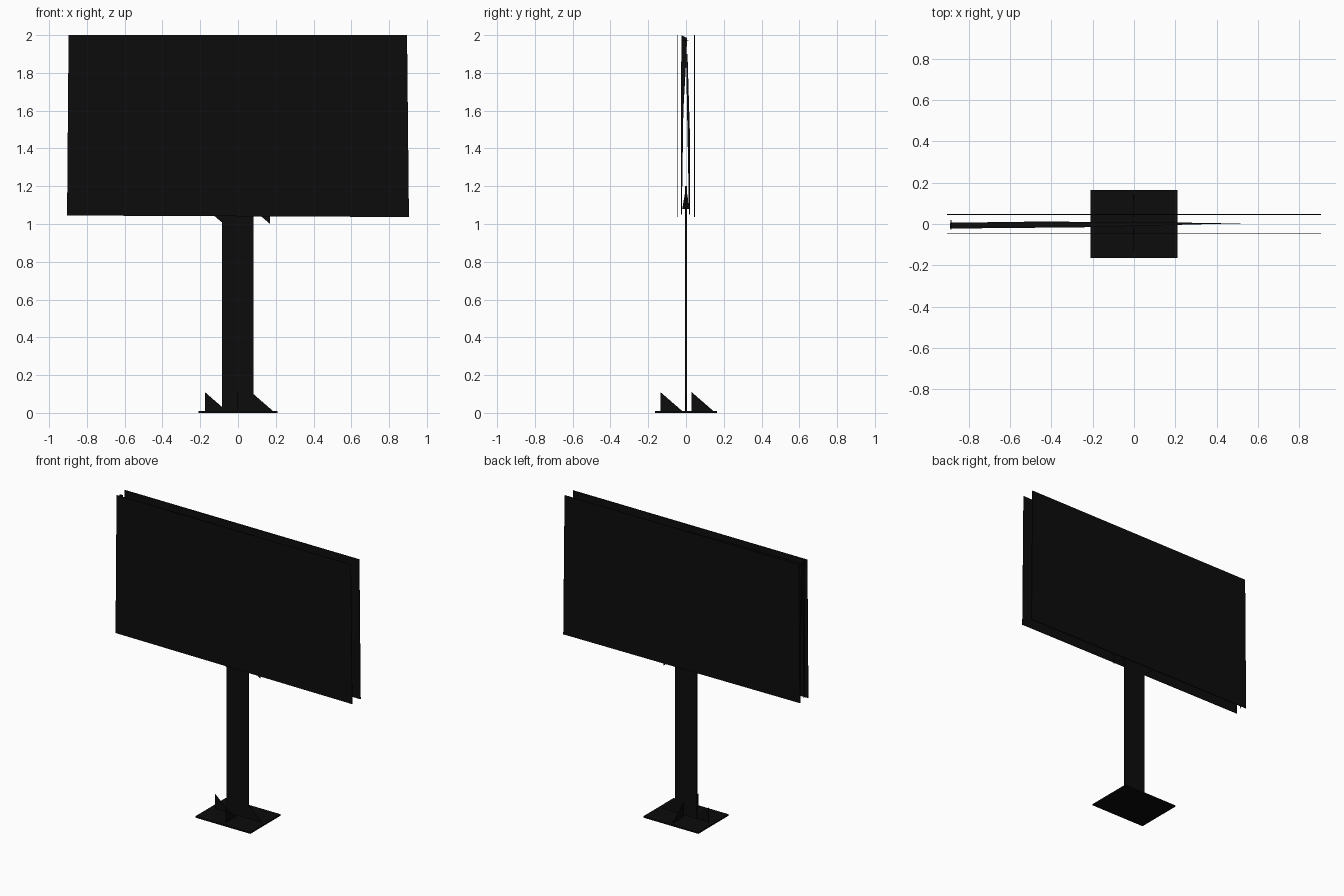
import bpy
import bmesh
from mathutils import Vector

old = bpy.data.objects.get("Cube")
if old:
    bpy.data.objects.remove(old, do_unlink=True)

black = bpy.data.materials.new("matte black")
black.use_nodes = True
colour = (0.0035, 0.0035, 0.0035, 1)
black.diffuse_color = colour
black.node_tree.nodes["Principled BSDF"].inputs["Base Color"].default_value = colour


def plate(name, points, normal, centre, thickness):
    """Extrude a flat outline along the given axis, centred at a position."""
    place = {
        "x": lambda a, b, d: Vector((d, a, b)),
        "y": lambda a, b, d: Vector((a, d, b)),
        "z": lambda a, b, d: Vector((a, b, d)),
    }[normal]
    bm = bmesh.new()
    start = centre - thickness / 2
    face = bm.faces.new([bm.verts.new(place(a, b, start)) for a, b in points])
    made = bmesh.ops.extrude_face_region(bm, geom=[face])["geom"]
    moved = [v for v in made if isinstance(v, bmesh.types.BMVert)]
    bmesh.ops.translate(bm, verts=moved, vec=place(0, 0, thickness))
    bmesh.ops.recalc_face_normals(bm, faces=bm.faces[:])
    mesh = bpy.data.meshes.new(name)
    bm.to_mesh(mesh)
    bm.free()
    mesh.materials.append(black)
    obj = bpy.data.objects.new(name, mesh)
    bpy.context.collection.objects.link(obj)
    return obj


def rectangle(x0, x1, y0, y1):
    return [(x0, y0), (x1, y0), (x1, y1), (x0, y1)]


# Base and flat pole
plate("base_plate", rectangle(-0.21, 0.21, -0.165, 0.165), "z", 0.005, 0.01)
plate("pole", rectangle(-0.085, 0.082, 0.01, 1.2), "y", 0, 0.008)

# Two display panels, slightly narrower at the top
panel = [(-0.905, 1.045), (0.905, 1.037), (0.895, 2.0), (-0.897, 2.0)]
plate("front_panel", panel, "y", -0.044, 0.003)
plate("back_panel", panel, "y", 0.046, 0.005)

# Base gussets, all leaning the same way
for name, axis, start in (
    ("right_gusset", "y", -0.175),
    ("left_gusset", "y", 0.07),
    ("front_gusset", "x", -0.135),
    ("back_gusset", "x", 0.03),
):
    outline = [(start, 0.01), (start + 0.115, 0.01), (start, 0.11)]
    plate(name, outline, axis, 0, 0.003)

# Brackets where the pole meets the panels
for name, start in (("right_bracket", -0.175), ("left_bracket", 0.07)):
    outline = [(start, 1.085), (start + 0.1, 1.0), (start + 0.1, 1.085)]
    plate(name, outline, "y", 0, 0.003)

# Thin framing between the panels
beam = [(-0.89, -0.022), (-0.25, -0.016), (0.53, 0.004), (-0.45, 0.012), (-0.89, 0.006)]
plate("top_beam", beam, "z", 1.97, 0.004)
front_post = [(-0.025, 2.0), (0.006, 1.985), (0, 1.85), (-0.014, 1.6), (-0.022, 1.05), (-0.026, 1.05)]
plate("front_post", front_post, "x", -0.885, 0.004)
back_post = [(0, 1.9), (0.008, 1.9), (0.02, 1.5), (0.02, 1.05), (0.016, 1.05)]
plate("back_post", back_post, "x", -0.885, 0.004)
brace = [(-0.02, 1.08), (0, 1.19), (0.02, 1.08), (0.006, 1.16), (-0.006, 1.16)]
plate("lower_brace", brace, "x", 0, 0.004)
